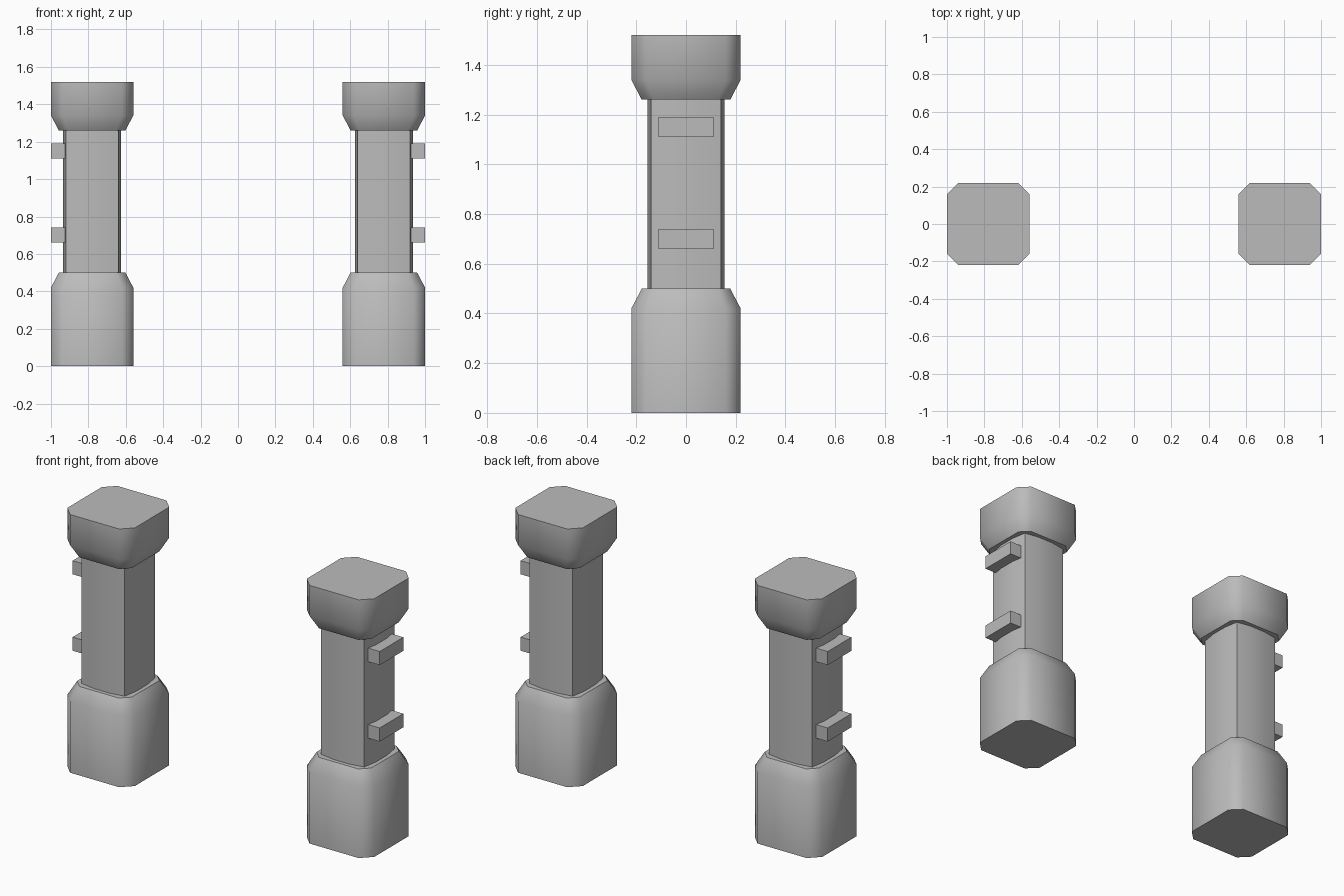
import bpy
import bmesh
import math

cube = bpy.data.objects.get("Cube")
if cube:
    bpy.data.objects.remove(cube, do_unlink=True)

grey = bpy.data.materials.new("stone_grey")
grey.use_nodes = True
colour = (0.5, 0.5, 0.5, 1)
grey.diffuse_color = colour
grey.node_tree.nodes["Principled BSDF"].inputs["Base Color"].default_value = colour

CENTRE = 0.78  # distance of each post from the middle


def quarter_turns(points):
    """Repeat one corner's outline points around all four corners."""
    ring = []
    for turn in range(4):
        for x, y in points:
            for _ in range(turn):
                x, y = -y, x
            ring.append((x, y))
    return ring


def chamfered(half, cut):
    return quarter_turns([(half, half - cut), (half - cut, half)])


def bulged(corner, side, flat):
    return quarter_turns([(side, flat), (corner, corner), (flat, side)])


def loft(name, sections, centre_x):
    """Join stacked (height, outline) sections into a closed solid."""
    bm = bmesh.new()
    rings = [[bm.verts.new((x, y, z)) for x, y in outline] for z, outline in sections]
    count = len(rings[0])
    for low, high in zip(rings, rings[1:]):
        for i in range(count):
            j = (i + 1) % count
            bm.faces.new((low[i], low[j], high[j], high[i]))
    bm.faces.new(rings[0][::-1])
    bm.faces.new(rings[-1])
    bmesh.ops.recalc_face_normals(bm, faces=bm.faces)
    mesh = bpy.data.meshes.new(name)
    bm.to_mesh(mesh)
    bm.free()
    mesh.materials.append(grey)
    obj = bpy.data.objects.new(name, mesh)
    obj.location.x = centre_x
    bpy.context.collection.objects.link(obj)
    bpy.ops.object.select_all(action="DESELECT")
    obj.select_set(True)
    bpy.context.view_layer.objects.active = obj
    bpy.ops.object.shade_smooth_by_angle(angle=math.radians(50))
    return obj


def bracket(name, centre_x, side, z):
    """Small block sticking out of the outer face of a post."""
    outline = [(x * side, y) for x, y in
               [(0.13, -0.11), (0.22, -0.11), (0.22, 0.11), (0.13, 0.11)]]
    loft(name, [(z - 0.04, outline), (z + 0.04, outline)], centre_x)


wide = chamfered(0.22, 0.06)
narrow = chamfered(0.178, 0.05)
shaft = bulged(0.14, 0.155, 0.05)

for label, side in (("left", 1), ("right", -1)):
    x = CENTRE * side
    # Base with sloped shoulders, slim shaft, flared cap
    loft(label + "_base", [(0, wide), (0.42, wide), (0.5, narrow)], x)
    loft(label + "_shaft", [(0.49, shaft), (1.27, shaft)], x)
    loft(label + "_cap", [(1.26, narrow), (1.34, wide), (1.52, wide)], x)
    # Outer brackets
    bracket(label + "_lower_bracket", x, side, 0.70)
    bracket(label + "_upper_bracket", x, side, 1.15)
